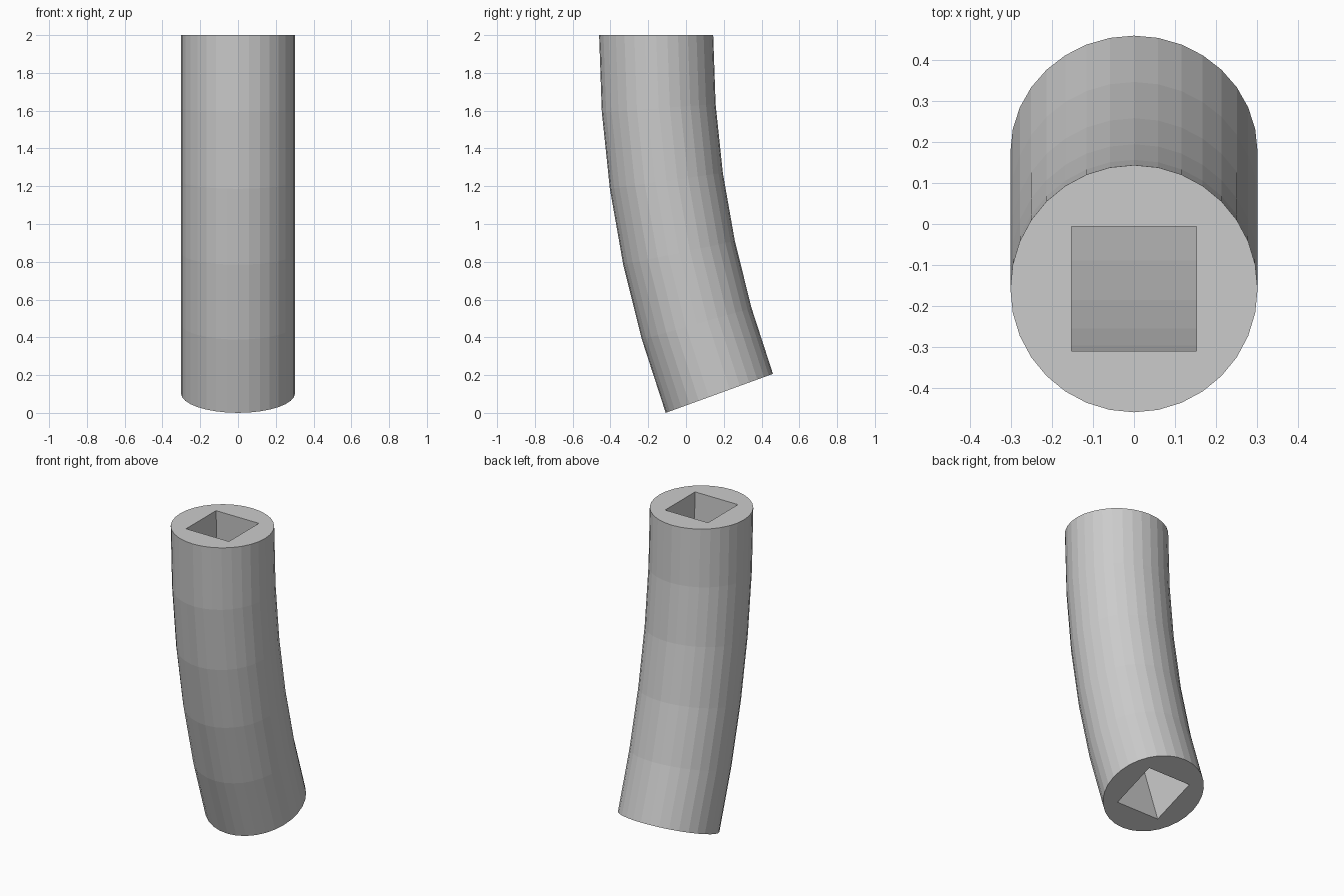
import bpy, bmesh
from math import sin, cos, pi, radians

if "Cube" in bpy.data.objects:
    bpy.data.objects.remove(bpy.data.objects["Cube"])

SIDES, STEPS = 32, 5
RADIUS, HOLE = 0.302, 0.1525       # outer radius, half width of square bore
BEND, ANGLE = 5.545, radians(20)   # bend radius and total sweep
TOP_Y, TOP_Z = -0.158, 2.0

bm = bmesh.new()


def ring(step, square):
    """One cross-section (round or square) placed along the bend."""
    a = ANGLE * step / STEPS
    verts = []
    for i in range(SIDES):
        c, s = cos(2 * pi * i / SIDES), sin(2 * pi * i / SIDES)
        r = HOLE / max(abs(c), abs(s)) if square else RADIUS
        d = BEND - r * s
        verts.append(bm.verts.new((r * c, TOP_Y + BEND - d * cos(a), TOP_Z - d * sin(a))))
    return verts


def bridge(a, b):
    for i in range(SIDES):
        j = (i + 1) % SIDES
        bm.faces.new((a[i], a[j], b[j], b[i]))


# Closed loop of sections: down the outside, then back up through the bore
sections = [ring(k, False) for k in range(STEPS + 1)]
sections += [ring(k, True) for k in range(STEPS, -1, -1)]
for k, section in enumerate(sections):
    bridge(section, sections[(k + 1) % len(sections)])
bmesh.ops.recalc_face_normals(bm, faces=bm.faces)

# Bent tube with a square bore, flat shaded
mesh = bpy.data.meshes.new("bent_tube")
bm.to_mesh(mesh)
bm.free()
tube = bpy.data.objects.new("bent_tube", mesh)
bpy.context.collection.objects.link(tube)
